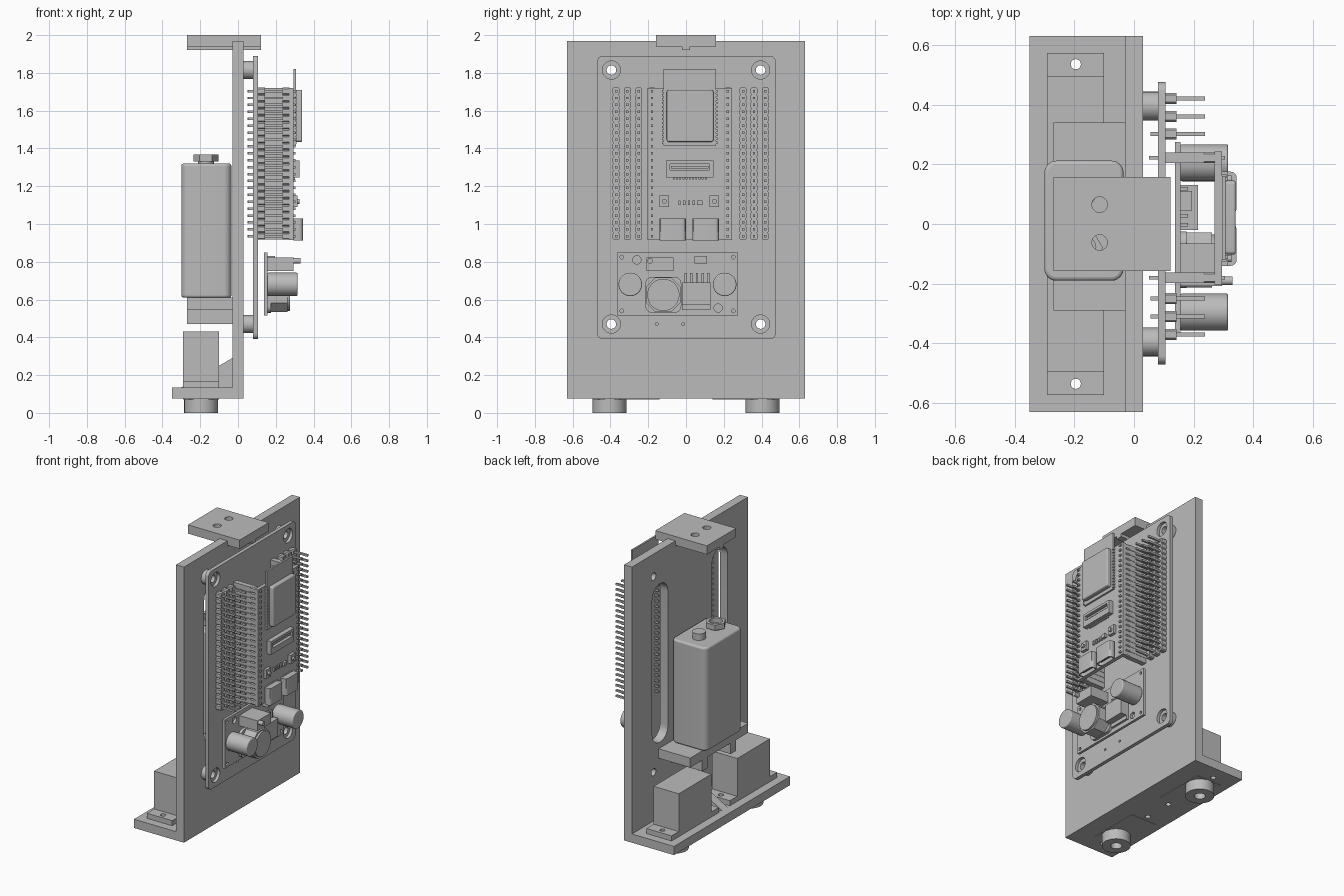
import bpy, bmesh
from math import sin, cos, pi
from mathutils import Matrix

if "Cube" in bpy.data.objects:
    bpy.data.objects.remove(bpy.data.objects["Cube"], do_unlink=True)

GREY = (0.5, 0.5, 0.5, 1)
mat = bpy.data.materials.new("plain grey")
mat.use_nodes = True
mat.diffuse_color = GREY
next(n for n in mat.node_tree.nodes
     if n.type == 'BSDF_PRINCIPLED').inputs["Base Color"].default_value = GREY

# Columns give the world directions of a profile's two axes and its extrusion
AXES = {'x': Matrix(((0, 0, 1, 0), (1, 0, 0, 0), (0, 1, 0, 0), (0, 0, 0, 1))),
        'y': Matrix(((1, 0, 0, 0), (0, 0, 1, 0), (0, 1, 0, 0), (0, 0, 0, 1))),
        'z': Matrix.Identity(4)}
made = []


def circle(a, b, r, n=32):
    return [(a + r * cos(2 * pi * i / n), b + r * sin(2 * pi * i / n)) for i in range(n)]


def rect(a0, a1, b0, b1, r=0, n=6):
    """Rectangle loop, with corners rounded by r (n=1 chamfers them)."""
    if not r:
        return [(a0, b0), (a1, b0), (a1, b1), (a0, b1)]
    corners = [(a1 - r, b1 - r), (a0 + r, b1 - r), (a0 + r, b0 + r), (a1 - r, b0 + r)]
    return [(a + r * cos(pi / 2 * (q + i / n)), b + r * sin(pi / 2 * (q + i / n)))
            for q, (a, b) in enumerate(corners) for i in range(n + 1)]


def square(a, b, h, r=0):
    return rect(a - h, a + h, b - h, b + h, r, 1)


def slab(name, axis, lo, hi, *shapes, bevel=0):
    """Extrude shapes along an axis; each shape is an outer loop, then holes."""
    bm = bmesh.new()
    for loops in shapes:
        edges = []
        for loop in loops:
            vs = [bm.verts.new((a, b, lo)) for a, b in loop]
            edges += [bm.edges.new((v, vs[i - 1])) for i, v in enumerate(vs)]
        if len(loops) == 1:
            faces = [bm.faces.new(vs)]
        else:
            fill = bmesh.ops.triangle_fill(bm, edges=edges, use_beauty=True, normal=(0, 0, 1))
            faces = [g for g in fill['geom'] if isinstance(g, bmesh.types.BMFace)]
        # keep the base faces, so the solid is closed
        ext = bmesh.ops.extrude_face_region(bm, geom=faces, use_keep_orig=True)
        moved = [g for g in ext['geom'] if isinstance(g, bmesh.types.BMVert)]
        bmesh.ops.translate(bm, verts=moved, vec=(0, 0, hi - lo))
    bm.transform(AXES[axis])
    bmesh.ops.recalc_face_normals(bm, faces=bm.faces)
    mesh = bpy.data.meshes.new(name)
    bm.to_mesh(mesh)
    bm.free()
    mesh.materials.append(mat)
    ob = bpy.data.objects.new(name, mesh)
    bpy.context.collection.objects.link(ob)
    if bevel:
        mod = ob.modifiers.new("soft edges", 'BEVEL')
        mod.width, mod.segments = bevel, 3
        mod.limit_method, mod.angle_limit = 'ANGLE', 0.9
    made.append(ob)
    return ob


def box(name, x0, x1, y0, y1, z0, z1, bevel=0):
    return slab(name, 'x', x0, x1, [rect(y0, y1, z0, z1)], bevel=bevel)


# Frame: upright panel with two long slots, and the base
mounts = [(y, z) for y in (-0.395, 0.395) for z in (0.47, 1.815)]
panel_holes = [circle(y, z, 0.025) for y, z in mounts]
slots = [rect(s * 0.325 - 0.085, s * 0.325 + 0.085, 0.65, 1.74, 0.084, 8) for s in (-1, 1)]
slab("upright_panel", 'x', -0.03, 0.03, [rect(-0.63, 0.63, 0.075, 1.97)] + slots + panel_holes)
tab_holes = [circle(-0.195, y, 0.017, 20) for y in (-0.535, -0.1, 0.1, 0.535)]
slab("base_plate", 'z', 0.075, 0.135, [rect(-0.35, -0.03, -0.63, 0.63)] + tab_holes)
slab("base_gusset", 'y', -0.03, 0.03, [[(-0.3, 0.135), (-0.03, 0.135), (-0.03, 0.29)]])

# Top bracket with two screw holes and a rib below
slab("top_bracket", 'z', 1.94, 2.0,
     [rect(-0.27, 0.123, -0.158, 0.158)] + [circle(-0.115, y, 0.026) for y in (-0.062, 0.065)])
box("bracket_rib", -0.27, 0.123, -0.022, 0.022, 1.92, 1.945)

# Feet, motors and their mounting tabs on both ends
for side, s in (("front", -1), ("back", 1)):
    slab(side + "_foot", 'z', 0, 0.075,
         [circle(-0.195, s * 0.405, 0.09, 48), circle(-0.195, s * 0.405, 0.035)])
    body = sorted((s * 0.14, s * 0.495))
    box(side + "_motor", -0.292, -0.1, *body, 0.072, 0.43)
    for place, a, b, hole in (("inner", 0.06, 0.14, 0.1), ("outer", 0.495, 0.573, 0.535)):
        slab(f"{side}_motor_{place}_tab", 'z', 0.135, 0.17,
             [rect(-0.292, -0.1, *sorted((s * a, s * b))), circle(-0.195, s * hole, 0.017, 20)])

# Battery on its shelf
box("battery_shelf", -0.27, -0.03, -0.29, 0.34, 0.545, 0.61)
for y in (-0.13, 0.18):
    box("shelf_rib", -0.27, -0.03, y - 0.03, y + 0.03, 0.47, 0.545)
slab("battery", 'z', 0.61, 1.32, [rect(-0.3, -0.035, -0.19, 0.212, 0.04)], bevel=0.012)
slab("round_terminal", 'z', 1.32, 1.365, [circle(-0.17, 0.1, 0.042)])
slab("socket_terminal_neck", 'z', 1.32, 1.335, [circle(-0.17, -0.08, 0.042)])
slab("socket_terminal", 'z', 1.33, 1.367,
     [circle(-0.17, -0.08, 0.066, 6), circle(-0.17, -0.08, 0.042, 24)])

# Main circuit board on standoffs
slab("main_board", 'x', 0.08, 0.105, [rect(-0.47, 0.475, 0.39, 1.89, 0.03)]
     + [circle(y, z, 0.048) for y, z in mounts]
     + [circle(y, 0.47, 0.008, 12) for y in (-0.155, -0.015)])
for y, z in mounts:
    slab("standoff", 'x', 0.03, 0.085, [circle(y, z, 0.048), circle(y, z, 0.025)])

# Pin headers: 22 pins per column
rows = [0.935 + i * 0.0366 for i in range(22)]
for y in (-0.37, -0.31, -0.25, 0.302, 0.36, 0.42):
    slab("header_strip", 'x', 0.105, 0.142, *[[square(y, z, 0.0183, 0.006)] for z in rows])
    slab("header_pins", 'x', 0.055, 0.237, *[[square(y, z, 0.0065)] for z in rows])
for y in (-0.18, 0.222):
    slab("socket_strip", 'x', 0.105, 0.235, *[[square(y, z, 0.0175)] for z in rows])
    slab("socket_spacer", 'x', 0.235, 0.272, *[[square(y, z, 0.0183, 0.006)] for z in rows])
    slab("socket_pins", 'x', 0.05, 0.305, *[[square(y, z, 0.0065)] for z in rows])

# Controller board with its radio module
box("controller_board", 0.27, 0.294, -0.203, 0.243, 0.915, 1.72)
box("module_board", 0.294, 0.306, -0.12, 0.16, 1.415, 1.82)
slab("module_shield", 'x', 0.306, 0.34, [rect(-0.102, 0.145, 1.435, 1.71, 0.012)], bevel=0.006)
pads = [1.43 + i * 0.021 for i in range(14)]
slab("module_pads", 'x', 0.294, 0.309, *[[square(y, z, 0.006)] for y in (-0.12, 0.16) for z in pads])

# Ribbon socket, buttons, ports and small chips
slab("ribbon_socket", 'x', 0.294, 0.326,
     [rect(-0.105, 0.145, 1.245, 1.335), rect(-0.085, 0.125, 1.285, 1.318)])
box("ribbon_socket_tongue", 0.294, 0.316, -0.08, 0.12, 1.295, 1.308)
slab("ribbon_socket_leads", 'x', 0.294, 0.302,
     *[[square(-0.065 + i * 0.017, 1.24, 0.005)] for i in range(11)])
for y in (-0.115, 0.15):
    box("button_body", 0.294, 0.314, y - 0.025, y + 0.025, 1.09, 1.15)
    slab("button_cap", 'x', 0.314, 0.326, [circle(y, 1.12, 0.013, 16)])
slab("small_resistors", 'x', 0.294, 0.305, *[[rect(y, y + 0.012, 1.1, 1.125)]
                                             for y in (-0.04, -0.015, 0.01, 0.035)])
box("status_light", 0.294, 0.312, 0.057, 0.087, 1.1, 1.125)
for y in (-0.07, 0.105):
    slab("port_shell", 'z', 0.912, 1.028,
         [rect(0.294, 0.344, y - 0.07, y + 0.07, 0.02), rect(0.301, 0.337, y - 0.062, y + 0.062, 0.015)])
    box("port_core", 0.299, 0.339, y - 0.064, y + 0.064, 0.96, 1.025)
    box("port_tongue", 0.315, 0.323, y - 0.045, y + 0.045, 0.925, 0.97)

# Power converter board
slab("converter_board", 'x', 0.137, 0.155, [rect(-0.365, 0.275, 0.515, 0.85)]
     + [circle(y, z, 0.01, 12) for y in (-0.34, 0.25) for z in (0.54, 0.825)]
     + [circle(-0.26, 0.81, 0.022, 20), circle(0.17, 0.555, 0.022, 20)])
for y in (-0.295, 0.205):
    slab("capacitor", 'x', 0.155, 0.315, [circle(y, 0.68, 0.062, 40)], bevel=0.006)
slab("inductor_base", 'x', 0.155, 0.175, [rect(-0.215, -0.025, 0.53, 0.72, 0.035)])
slab("inductor_core", 'x', 0.175, 0.262, [rect(-0.212, -0.028, 0.533, 0.717, 0.05, 1)])
slab("inductor_cap", 'x', 0.262, 0.275, [circle(-0.12, 0.625, 0.085, 48)])
box("regulator", 0.155, 0.215, -0.02, 0.13, 0.57, 0.69)
box("regulator_tab", 0.155, 0.17, -0.02, 0.13, 0.545, 0.57)
slab("regulator_leads", 'x', 0.155, 0.18,
     *[[rect(y, y + 0.012, 0.69, 0.74)] for y in (-0.008, 0.022, 0.052, 0.082, 0.112)])
box("trimmer", 0.155, 0.295, -0.208, -0.065, 0.752, 0.822)
slab("trimmer_screw", 'x', 0.295, 0.33, [circle(-0.19, 0.805, 0.015, 16)])
box("diode", 0.155, 0.195, 0.045, 0.11, 0.79, 0.83)

# Smooth the round parts, keep hard edges sharp
for ob in made:
    ob.select_set(True)
bpy.context.view_layer.objects.active = made[0]
bpy.ops.object.shade_smooth_by_angle(angle=0.6)
